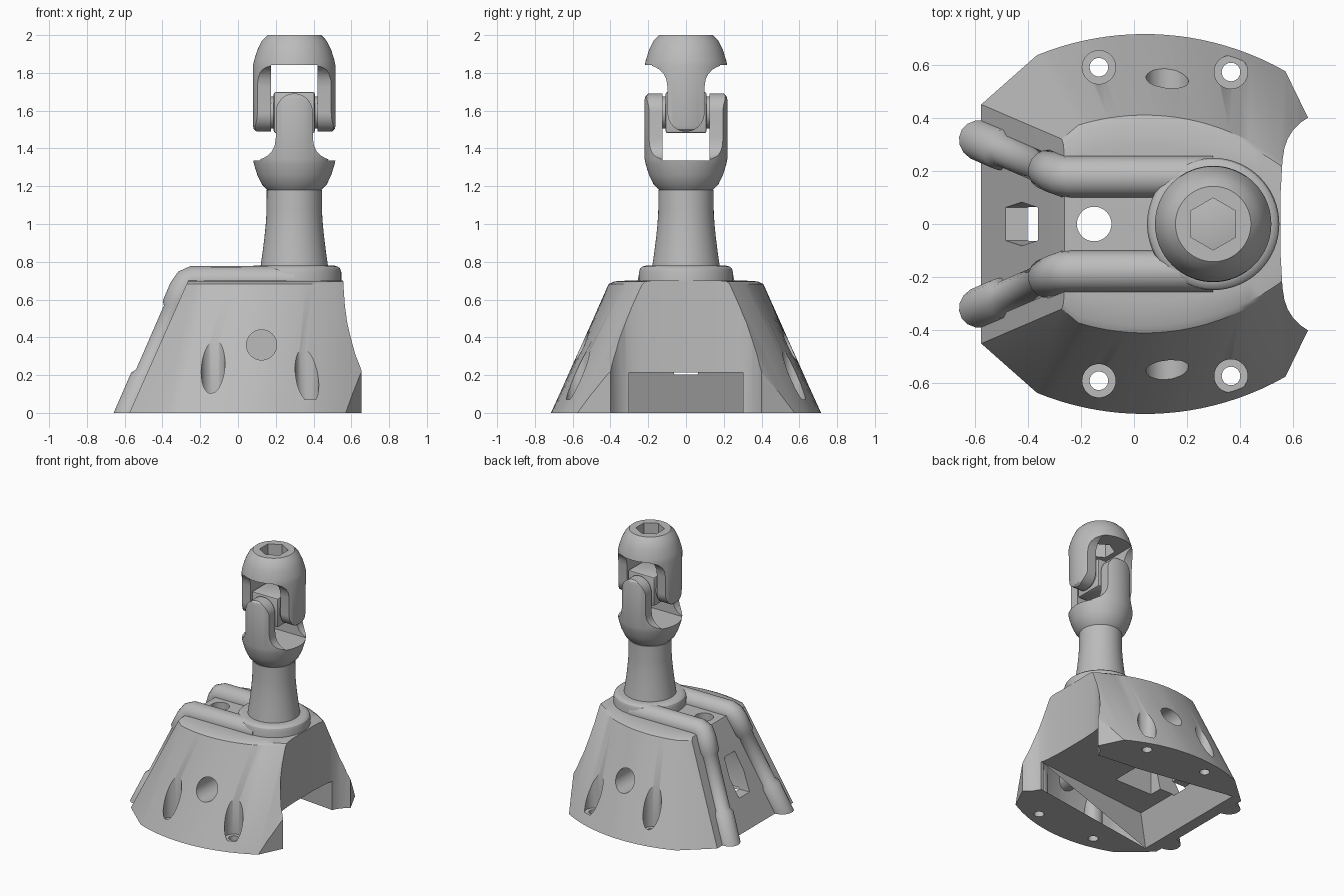
import bpy, bmesh, math
from mathutils import Matrix

if "Cube" in bpy.data.objects:
    bpy.data.objects.remove(bpy.data.objects["Cube"])

grey = bpy.data.materials.new("plain grey")
grey.diffuse_color = (0.5, 0.5, 0.5, 1)
grey.use_nodes = True
grey.node_tree.nodes["Principled BSDF"].inputs["Base Color"].default_value = grey.diffuse_color
CX = 0.298  # column axis
MID = 1.59  # joint centre height


def loft(name, rings):
    """Closed solid through rings of 3D points, capped at both ends."""
    bm = bmesh.new()
    vs = [[bm.verts.new(p) for p in ring] for ring in rings]
    n = len(vs[0])
    for a, b in zip(vs, vs[1:]):
        for i in range(n):
            j = (i + 1) % n
            bm.faces.new((a[i], a[j], b[j], b[i]))
    bm.faces.new(vs[0])
    bm.faces.new(vs[-1])
    bmesh.ops.recalc_face_normals(bm, faces=bm.faces)
    me = bpy.data.meshes.new(name)
    bm.to_mesh(me)
    bm.free()
    me.materials.append(grey)
    ob = bpy.data.objects.new(name, me)
    bpy.context.collection.objects.link(ob)
    return ob


def circle(r, z, n=48, x=0, y=0, turn=0):
    return [(x + r * math.cos(turn + i * math.tau / n),
             y + r * math.sin(turn + i * math.tau / n), z) for i in range(n)]


def lathe(name, profile, x=0, y=0, n=48):
    return loft(name, [circle(r, z, n, x, y) for r, z in profile])


def prism_y(name, pts, y0, y1):
    return loft(name, [[(x, y, z) for x, z in pts] for y in (y0, y1)])


def activate(ob):
    bpy.ops.object.select_all(action='DESELECT')
    ob.select_set(True)
    bpy.context.view_layer.objects.active = ob


def boolean(ob, cutter, op='DIFFERENCE'):
    cutter.hide_render = True
    m = ob.modifiers.new("cut", 'BOOLEAN')
    m.operation, m.solver, m.object = op, 'EXACT', cutter
    activate(ob)
    bpy.ops.object.modifier_apply(modifier=m.name)
    bpy.data.objects.remove(cutter, do_unlink=True)


def smooth(ob, angle=30):
    activate(ob)
    bpy.ops.object.shade_smooth_by_angle(angle=math.radians(angle))


# Housing: sloped shell lofted between two bowed outlines, with a slightly domed top
def outline(z, x_end, y_end, x_arc, cy, rad, ky=1):
    half = [(x_end, y_end * ky)]
    for i in range(25):
        x = x_arc + (0.70 - x_arc) * i / 24
        half.append((x, (cy + math.sqrt(rad ** 2 - (x - 0.04) ** 2)) * ky))
    return [(x, y, z) for x, y in half] + [(x, -y, z) for x, y in reversed(half)]


housing = loft("housing", [
    outline(0, -0.575, 0.45, -0.365, -0.358, 1.073),
    outline(0.682, -0.272, 0.32, -0.21, -0.431, 0.841),
    outline(0.696, -0.265, 0.32, -0.205, -0.431, 0.841, 0.93),
    outline(0.702, -0.262, 0.32, -0.20, -0.431, 0.841, 0.7)])

# Vertical trim of the right end, with the concave corners
trim = [(0.47, 0.781), (0.57, 0.575), (0.655, 0.40), (0.625, 0.38), (0.598, 0.352),
        (0.578, 0.32), (0.566, 0.285), (0.559, 0.24), (0.552, 0.12)]
trim = [(-1, 0.781)] + trim + [(x, -y) for x, y in reversed(trim)] + [(-1, -0.781)]
boolean(housing, loft("trim", [[(x, y, z) for x, y in trim] for z in (-0.5, 1)]), 'INTERSECT')

# Underside channel widening to the left, and the raised pocket above it
def channel_ring(z, x, flare):
    ya, yb = 0.305 + (0.55 - x) * flare, 0.305 - 0.45 * flare
    return [(x, -ya, z), (0.55, -0.305, z), (1, -yb, z), (1, yb, z), (0.55, 0.305, z), (x, ya, z)]


boolean(housing, loft("channel", [channel_ring(-0.1, -0.533, 0.17), channel_ring(0.215, -0.396, 0.1)]))
boolean(housing, loft("pocket", [
    [(x0, -w, z), (x1, -w, z), (x1, w, z), (x0, w, z)]
    for x0, x1, w, z in ((-0.29, 0.03, 0.165, 0.18), (-0.25, -0.01, 0.12, 0.6))]))
boolean(housing, lathe("top_hole", [(0.065, 0.5), (0.065, 0.9)], -0.15))

# Hexagonal window running level through the left slope
hexa = [(0.48, 0.062), (0.343, 0.082), (0.204, 0.062),
        (0.204, -0.062), (0.343, -0.082), (0.48, -0.062)]
boolean(housing, loft("window", [[(x, y, z) for z, y in hexa] for x in (-0.7, -0.2)]))

# Side holes: counterbored screw holes and one round socket per side
for s in (-1, 1):
    for x, y in ((-0.132, 0.59), (0.365, 0.572)):
        boolean(housing, lathe("counterbore", [(0.063, 0.07), (0.063, 0.8)], x, s * y, 32))
        boolean(housing, lathe("screw_hole", [(0.035, -0.1), (0.035, 0.2)], x, s * y, 24))
    boolean(housing, loft("socket", [
        [(0.125 + 0.08 * x, s * y, 0.36 + 0.08 * z) for x, z, _ in circle(1, 0, 32)]
        for y in (0.9, 0.28)]))
smooth(housing)


# Pipes: run along the top, then down the left slope to the floor
def slope(z, s):
    return (-0.575 + 0.4357 * z, s * (0.312 - 0.19 * z), z)


for s, side in ((-1, "front"), (1, "back")):
    path = [((CX, s * 0.178, 0.70), 0.078), ((-0.238, s * 0.178, 0.70), 0.078),
            ((-0.267, s * 0.18, 0.688), 0.078)]
    path += [(slope(z, s), r) for z, r in (
        (0.65, 0.077), (0.565, 0.076), (0.545, 0.06), (0.205, 0.06), (0.18, 0.077), (-0.12, 0.077))]
    cu = bpy.data.curves.new(side + "_pipe", 'CURVE')
    cu.dimensions, cu.bevel_depth, cu.bevel_resolution, cu.use_fill_caps = '3D', 1, 6, True
    sp = cu.splines.new('POLY')
    sp.points.add(len(path) - 1)
    for p, (co, r) in zip(sp.points, path):
        p.co, p.radius = (*co, 1), r
    pipe = bpy.data.objects.new(side + "_pipe", cu)
    bpy.context.collection.objects.link(pipe)
    activate(pipe)
    bpy.ops.object.convert(target='MESH')
    pipe = bpy.context.view_layer.objects.active
    bm = bmesh.new()
    bm.from_mesh(pipe.data)
    bmesh.ops.remove_doubles(bm, verts=bm.verts, dist=1e-5)
    cut = bmesh.ops.bisect_plane(bm, geom=bm.verts[:] + bm.edges[:] + bm.faces[:],
                                 plane_co=(0, 0, 0), plane_no=(0, 0, -1), clear_outer=True)
    rim = [e for e in cut["geom_cut"] if isinstance(e, bmesh.types.BMEdge)]
    bmesh.ops.holes_fill(bm, edges=rim)
    bmesh.ops.recalc_face_normals(bm, faces=bm.faces)
    bm.to_mesh(pipe.data)
    bm.free()
    pipe.data.materials.clear()
    pipe.data.materials.append(grey)
    smooth(pipe, 40)

# Collar and flared column
smooth(lathe("column", [(0.249, 0.66), (0.249, 0.745), (0.243, 0.764), (0.232, 0.774), (0.215, 0.779),
                        (0.178, 0.779), (0.168, 0.85), (0.158, 0.93), (0.151, 1.0), (0.147, 1.06),
                        (0.146, 1.18)], CX, n=64))


# Yoke: turned cup and barrel trimmed to a pair of arms
def yoke(name):
    ob = lathe(name, [(0.142, 1.18), (0.172, 1.21), (0.196, 1.26), (0.213, 1.315), (0.219, 1.345),
                      (0.219, 1.66), (0.214, 1.678), (0.2, 1.69)], n=64)
    half = [(0.3, 1.1), (0.3, 1.335), (0.205, 1.338), (0.17, 1.346), (0.14, 1.362), (0.118, 1.386),
            (0.104, 1.415), (0.098, 1.455)]
    half += [(0.098 * math.cos(a * math.pi / 24), MID + 0.101 * math.sin(a * math.pi / 24))
             for a in range(12)]
    arms = half + [(0, MID + 0.101)] + [(-x, z) for x, z in reversed(half)]
    boolean(ob, prism_y("arm_shape", arms, -0.5, 0.5), 'INTERSECT')
    boolean(ob, prism_y("slot", [(-0.5, 1.337), (0.5, 1.337), (0.5, 1.9), (-0.5, 1.9)],
                        -0.124, 0.124))
    return ob


place = Matrix.Translation((CX, 0, 0))
lower = yoke("lower_yoke")
lower.data.transform(place)
smooth(lower)

upper = yoke("upper_yoke")
flip = (Matrix.Translation((0, 0, MID)) @ Matrix.Rotation(math.pi / 2, 4, 'Z')
        @ Matrix.Rotation(math.pi, 4, 'X') @ Matrix.Translation((0, 0, -MID)))
upper.data.transform(place @ flip)
boolean(upper, loft("hex_hole", [circle(0.098, z, 6, CX, 0, math.pi / 6) for z in (1.75, 2.1)]))
smooth(upper)

# Joint block with pivot bosses
h = 0.109
block = loft("joint_block", [[(CX + a * h, b * h, MID + c * h)
                              for a, b in ((-1, -1), (1, -1), (1, 1), (-1, 1))] for c in (-1, 1)])
bev = block.modifiers.new("soft_edges", 'BEVEL')
bev.width, bev.segments = 0.012, 2
activate(block)
bpy.ops.object.modifier_apply(modifier=bev.name)
smooth(block)
for k, name in enumerate(("side_pivot", "front_pivot")):
    pin = lathe(name, [(0.085, -0.13), (0.085, 0.13)], n=32)
    pin.data.transform(Matrix.Translation((CX, 0, MID)) @ Matrix.Rotation(k * math.pi / 2, 4, 'Z')
                       @ Matrix.Rotation(math.pi / 2, 4, 'Y'))
    smooth(pin)
